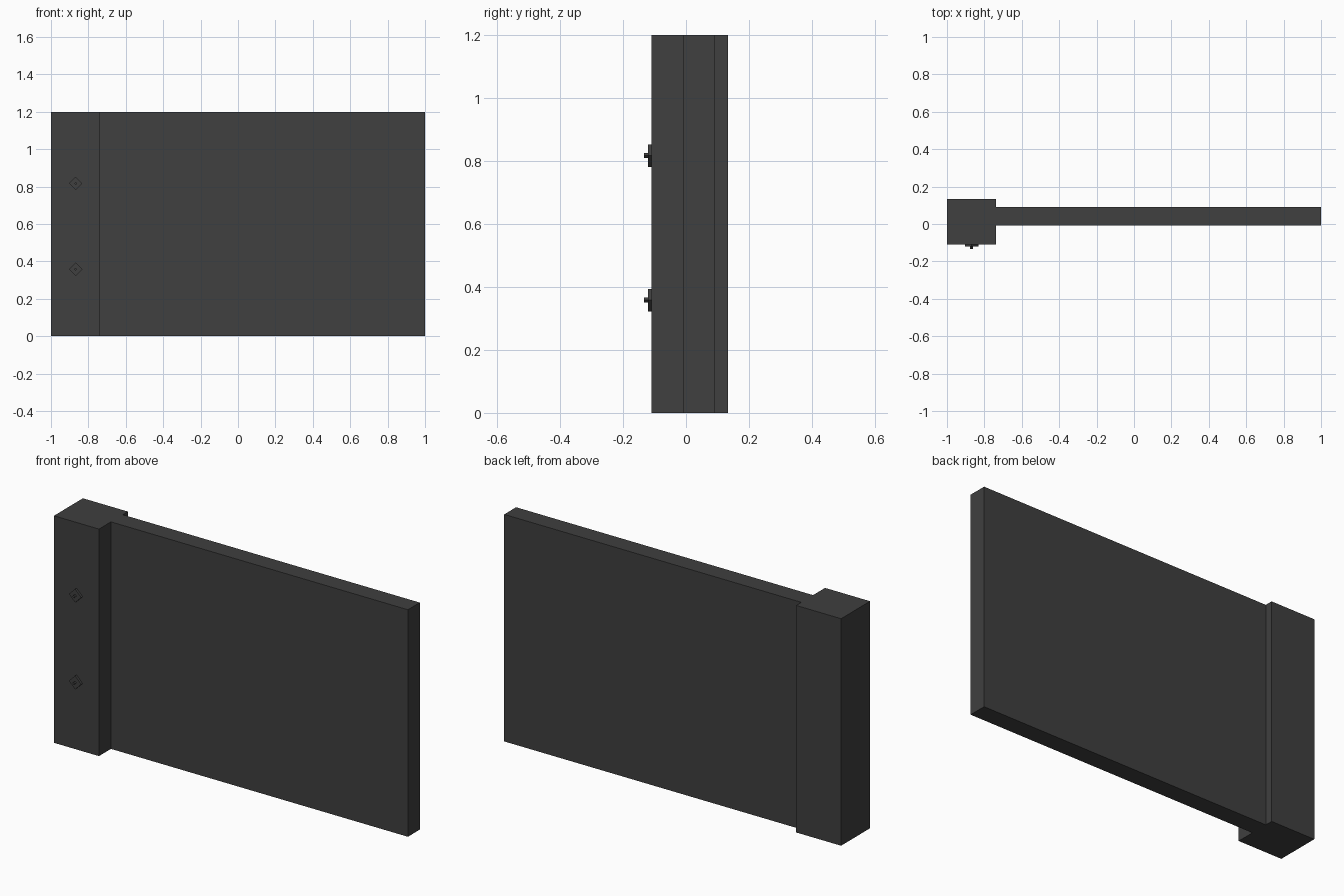
import bpy
from math import pi

default = bpy.data.objects.get("Cube")
if default:
    bpy.data.objects.remove(default, do_unlink=True)

COLOUR = (0.05, 0.05, 0.05, 1)
charcoal = bpy.data.materials.new("charcoal")
charcoal.use_nodes = True
charcoal.diffuse_color = COLOUR
shader = next(n for n in charcoal.node_tree.nodes if n.type == "BSDF_PRINCIPLED")
shader.inputs["Base Color"].default_value = COLOUR


def finish(name):
    obj = bpy.context.object
    obj.name = name
    obj.data.materials.append(charcoal)
    return obj


def box(name, low, high):
    centre = [(a + b) / 2 for a, b in zip(low, high)]
    bpy.ops.mesh.primitive_cube_add(size=1, location=centre)
    obj = finish(name)
    obj.scale = [b - a for a, b in zip(low, high)]
    return obj


def stud(name, radius, x, z, front, back):
    # Four-sided prism lying along y, corners pointing up, down and sideways
    bpy.ops.mesh.primitive_cylinder_add(
        vertices=4, radius=radius, depth=back - front,
        location=(x, (front + back) / 2, z), rotation=(pi / 2, 0, 0))
    return finish(name)


# Upright post and the thinner wall panel beside it
box("post", (-1, -0.109, 0), (-0.737, 0.133, 1.2))
box("wall_panel", (-0.737, -0.009, 0), (1, 0.09, 1.2))

# Diamond plates with a small pin on the front of the post
for label, z in (("lower", 0.358), ("upper", 0.817)):
    stud(label + "_plate", 0.036, -0.868, z, -0.121, -0.109)
    stud(label + "_pin", 0.008, -0.868, z, -0.133, -0.121)
